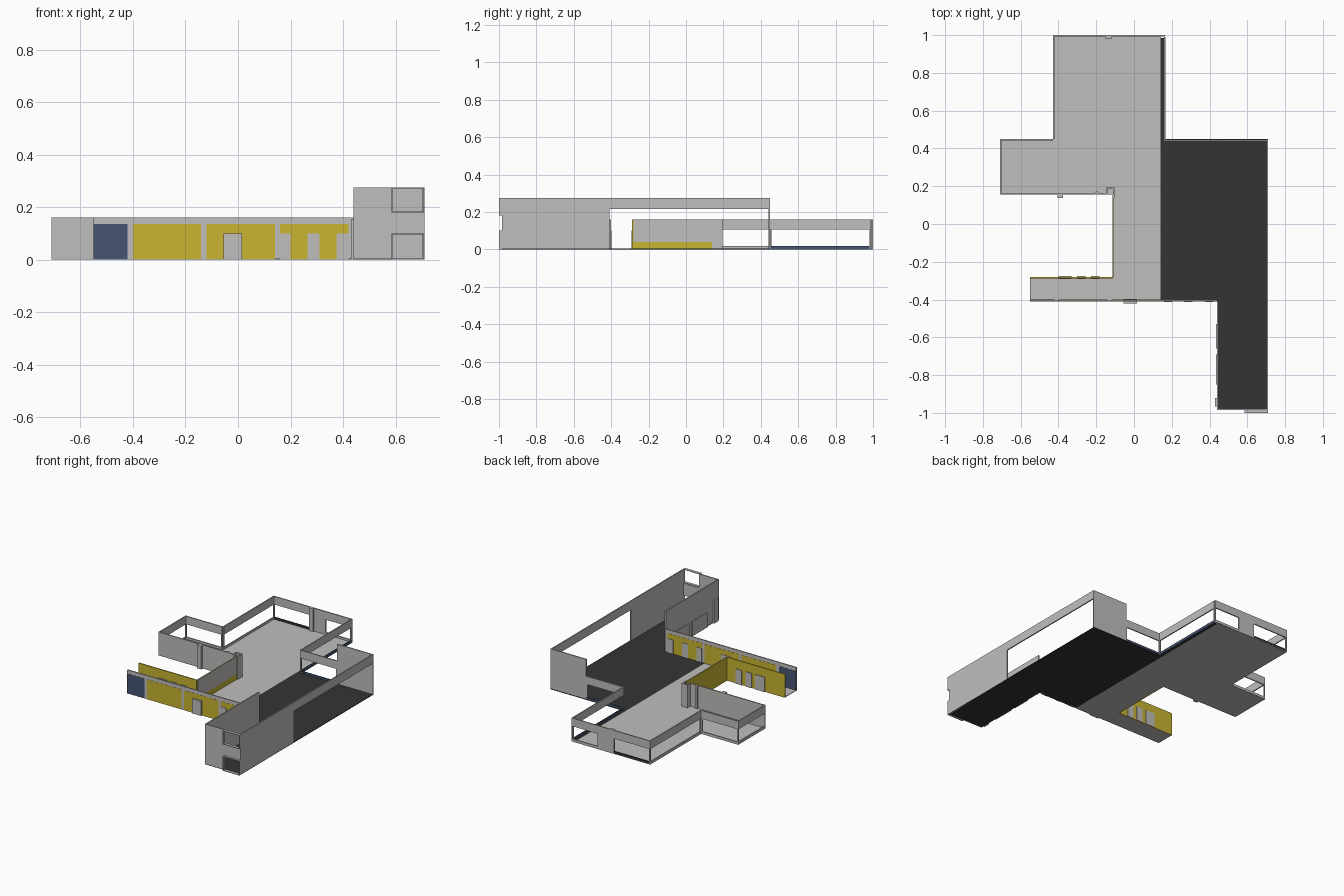
import bpy, bmesh

if "Cube" in bpy.data.objects:
    bpy.data.objects.remove(bpy.data.objects["Cube"])

def material(name, rgb):
    m = bpy.data.materials.new(name)
    m.diffuse_color = (*rgb, 1)
    m.use_nodes = True
    m.node_tree.nodes["Principled BSDF"].inputs["Base Color"].default_value = m.diffuse_color
    return m

GREY = material("plaster grey", (0.53, 0.52, 0.51))
DARK = material("dark floor", (0.034, 0.034, 0.034))
YELLOW = material("yellow panel", (0.58, 0.46, 0.032))
BLUE = material("navy panel", (0.06, 0.09, 0.165))

LOW, TALL, T = 0.16, 0.275, 0.008   # wall heights and thickness


def finish(name, bm, mat):
    bmesh.ops.recalc_face_normals(bm, faces=bm.faces)
    me = bpy.data.meshes.new(name)
    bm.to_mesh(me)
    bm.free()
    me.materials.append(mat)
    ob = bpy.data.objects.new(name, me)
    bpy.context.collection.objects.link(ob)
    return ob


def boxes(name, mat, *spans):
    """One object from boxes given as (x0, x1, y0, y1, z0, z1)."""
    bm = bmesh.new()
    for x0, x1, y0, y1, z0, z1 in spans:
        vs = bmesh.ops.create_cube(bm, size=1)["verts"]
        bmesh.ops.scale(bm, vec=(x1 - x0, y1 - y0, z1 - z0), verts=vs)
        bmesh.ops.translate(bm, vec=((x0 + x1) / 2, (y0 + y1) / 2, (z0 + z1) / 2), verts=vs)
    return finish(name, bm, mat)


def floor(name, mat, outline):
    bm = bmesh.new()
    f = bm.faces.new([bm.verts.new((x, y, 0)) for x, y in outline])
    up = bmesh.ops.extrude_face_region(bm, geom=[f])["geom"]
    bmesh.ops.translate(bm, vec=(0, 0, 0.004), verts=[v for v in up if isinstance(v, bmesh.types.BMVert)])
    return finish(name, bm, mat)


def window_wall(name, x0, x1, y0, y1, sill_mat):
    """Long strip window: lintel band, low sill and a slim post at each end."""
    posts = []
    if x1 - x0 > y1 - y0:
        posts = [(x0, x0 + T, y0, y1, 0, 0.105), (x1 - T, x1, y0, y1, 0, 0.105)]
    else:
        posts = [(x0, x1, y0, y0 + T, 0, 0.105), (x0, x1, y1 - T, y1, 0, 0.105)]
    boxes(name + "_lintel", GREY, (x0, x1, y0, y1, 0.105, LOW), *posts)
    boxes(name + "_sill", sill_mat, (x0, x1, y0, y1, 0, 0.018))


# Floors
floor("light_floor", GREY, [(-0.55, -0.41), (0.14, -0.41), (0.14, 1), (-0.43, 1), (-0.43, 0.45),
                            (-0.71, 0.45), (-0.71, 0.155), (-0.11, 0.155), (-0.11, -0.28), (-0.55, -0.28)])
floor("dark_floor", DARK, [(0.14, -0.41), (0.44, -0.41), (0.44, -0.985), (0.71, -0.985), (0.71, 0.45),
                           (0.16, 0.45), (0.16, 0.985), (0.14, 0.985)])

# Front corridor wall with panels on both sides
boxes("front_wall", GREY, (-0.55, 0.44, -0.41, -0.41 + T, 0, LOW))
for side, y in (("outer", -0.411), ("inner", -0.411 + T)):
    boxes(f"front_blue_panel_{side}", BLUE, (-0.55, -0.42, y, y + 0.002, 0, 0.135))
    boxes(f"front_yellow_panels_{side}", YELLOW,
          *[(x, x + 0.26, y, y + 0.002, 0, 0.135) for x in (-0.40, -0.12, 0.16)])
front_doors = [(-0.055, 0.015), (0.16, 0.20), (0.265, 0.31), (0.375, 0.42)]
boxes("front_doors_outer", GREY, *[(a, b, -0.42 if a < 0 else -0.414, -0.41, 0, 0.1) for a, b in front_doors])
boxes("front_doors_inner", GREY, *[(a, b, -0.403, -0.398, 0, 0.1) for a, b in front_doors])

# Courtyard walls: yellow wing and side wall
boxes("wing_wall", YELLOW, (-0.55, -0.11, -0.28 - T, -0.28, 0, LOW))
for side, y in (("outer", -0.28), ("inner", -0.292)):
    boxes(f"wing_doors_{side}", GREY,
          *[(c - w / 2, c + w / 2, y, y + 0.005, 0, 0.1)
            for c, w in ((-0.365, 0.07), (-0.28, 0.045), (-0.205, 0.045))])
boxes("court_side_wall", YELLOW, (-0.11 - T / 2, -0.11, -0.28, 0.155, 0, LOW))
boxes("court_side_lining", GREY, (-0.11, -0.11 + T / 2, -0.28, 0.14, 0.04, LOW))
boxes("court_side_base", YELLOW, (-0.11, -0.11 + T / 2, -0.28, 0.14, 0, 0.04))
boxes("court_back_wall", GREY, (-0.71, -0.14, 0.155, 0.155 + T, 0, LOW))
boxes("court_columns", GREY, (-0.405, -0.375, 0.138, 0.165, 0, LOW), (-0.205, -0.19, 0.155, 0.172, 0, LOW),
      (-0.148, -0.14, 0.155, 0.192, 0, LOW), (-0.148, -0.10, 0.186, 0.194, 0, LOW),
      (-0.11, -0.10, 0.14, 0.194, 0, LOW))

# Strip windows around the living area
window_wall("bay_left", -0.71, -0.71 + T, 0.155, 0.45, GREY)
window_wall("bay_back", -0.71, -0.43, 0.45 - T, 0.45, GREY)
window_wall("left_side", -0.43, -0.43 + T, 0.45, 1, GREY)
window_wall("back_left", -0.43, -0.15, 1 - T, 1, DARK)
window_wall("back_right", -0.04, 0.165, 1 - T, 1, GREY)
window_wall("right_side", 0.158, 0.166, 0.445, 0.99, BLUE)
window_wall("right_link", 0.16, 0.44, 0.44, 0.448, BLUE)
boxes("back_solid_wall", GREY, (-0.15, -0.04, 1 - T, 1, 0, LOW))
boxes("back_post", GREY, (-0.15, -0.12, 0.98, 1, 0, LOW))

# Tall hall
boxes("hall_right_wall", GREY, (0.71 - T, 0.71, -0.985, -0.41, 0, TALL),
      (0.71 - T, 0.71, -0.41, 0.445, 0.215, TALL))
boxes("hall_left_wall", GREY, (0.44, 0.44 + T, -0.985, -0.41, 0, TALL))
boxes("hall_back_wall", GREY, (0.44, 0.71, 0.44, 0.448, 0, TALL))
boxes("hall_front_wall", GREY, (0.44, 0.585, -0.985, -0.985 + T, 0, TALL),
      (0.585, 0.71, -0.985, -0.985 + T, 0.10, 0.18))
boxes("hall_left_doors", GREY, (0.43, 0.44, -0.965, -0.92, 0, 0.155), (0.434, 0.44, -0.85, -0.69, 0, 0.1),
      (0.434, 0.44, -0.66, -0.53, 0, 0.1))

# Projecting frames of the two front openings
for level, z0, z1 in (("lower", 0, 0.10), ("upper", 0.18, TALL)):
    t = 0.004
    boxes(f"front_opening_frame_{level}", GREY,
          (0.585, 0.585 + t, -1, -0.98, z0, z1), (0.71 - t, 0.71, -1, -0.98, z0, z1),
          (0.585, 0.71, -1, -0.98, z0, z0 + t), (0.585, 0.71, -1, -0.98, z1 - t, z1))
